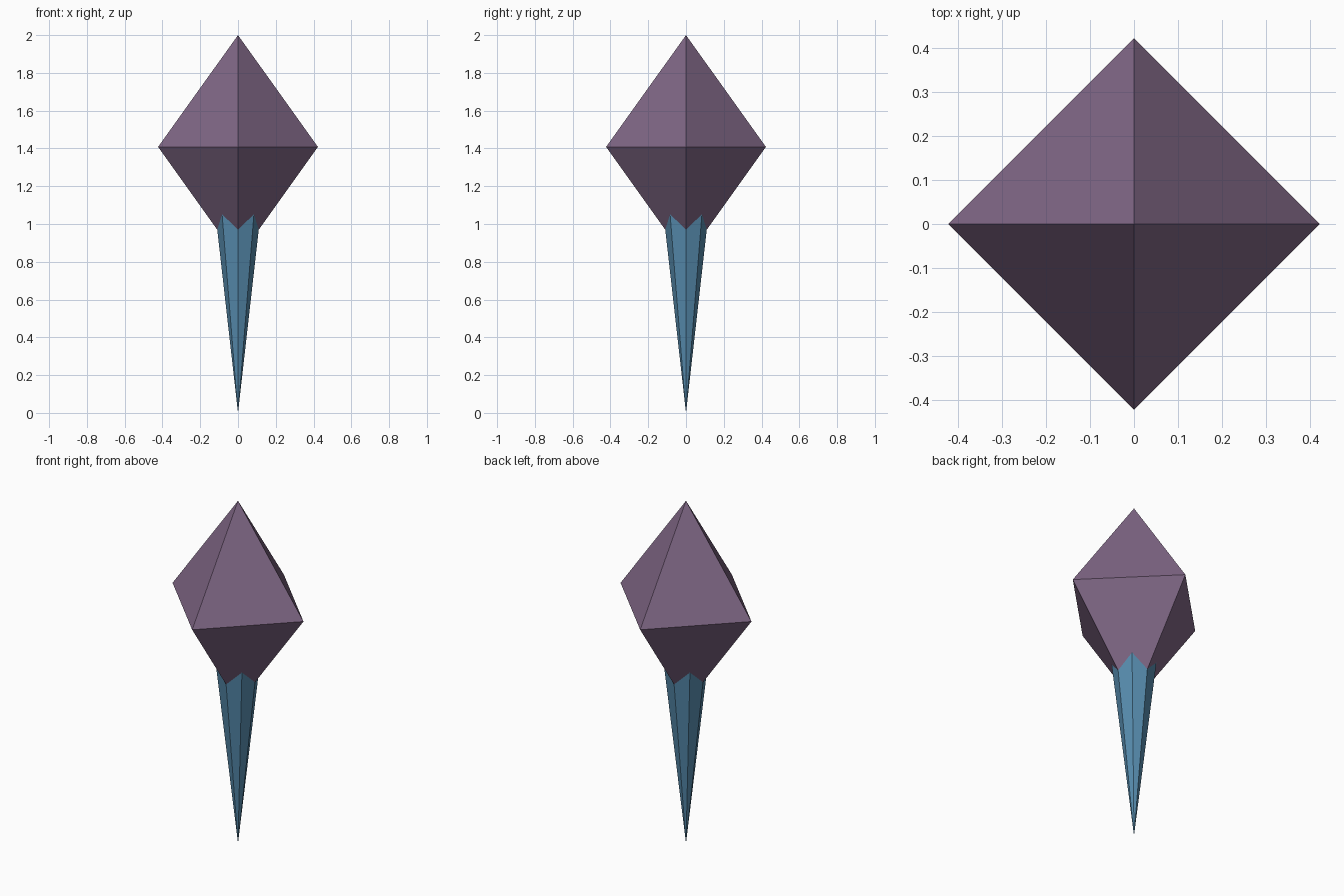
import bpy
import math

cube = bpy.data.objects.get("Cube")
if cube:
    bpy.data.objects.remove(cube, do_unlink=True)


def make_material(name, rgb):
    mat = bpy.data.materials.new(name)
    mat.use_nodes = True
    color = (*rgb, 1.0)
    mat.diffuse_color = color
    mat.node_tree.nodes["Principled BSDF"].inputs["Base Color"].default_value = color
    return mat


def add_cone(name, sides, bottom, top, z_low, z_high, mat, cap="NOTHING"):
    """Flat-shaded cone section with one corner on each main axis."""
    bpy.ops.mesh.primitive_cone_add(
        vertices=sides, radius1=bottom, radius2=top, depth=z_high - z_low,
        end_fill_type=cap, location=(0, 0, (z_low + z_high) / 2))
    obj = bpy.context.object
    obj.name = name
    obj.data.materials.append(mat)
    return obj


purple = make_material("dusty purple", (0.216, 0.136, 0.238))
blue = make_material("steel blue", (0.094, 0.26, 0.42))

# Crystal: two four-sided pyramids welded base to base
half_width, waist, height = 0.423, 1.408, 0.592
upper = add_cone("crystal", 4, half_width, 0, waist, waist + height, purple)
lower = add_cone("crystal_lower", 4, 0, half_width, waist - height, waist, purple)
upper.select_set(True)
bpy.context.view_layer.objects.active = upper
bpy.ops.object.join()
bpy.ops.object.mode_set(mode="EDIT")
bpy.ops.mesh.select_all(action="SELECT")
bpy.ops.mesh.remove_doubles(threshold=0.001)
bpy.ops.mesh.normals_make_consistent(inside=False)
bpy.ops.object.mode_set(mode="OBJECT")

# Spike: eight-sided point whose wide end is sunk into the crystal
spike_top = 1.2
add_cone("spike", 8, 0, 0.1132 * spike_top, 0, spike_top, blue, "NGON")
